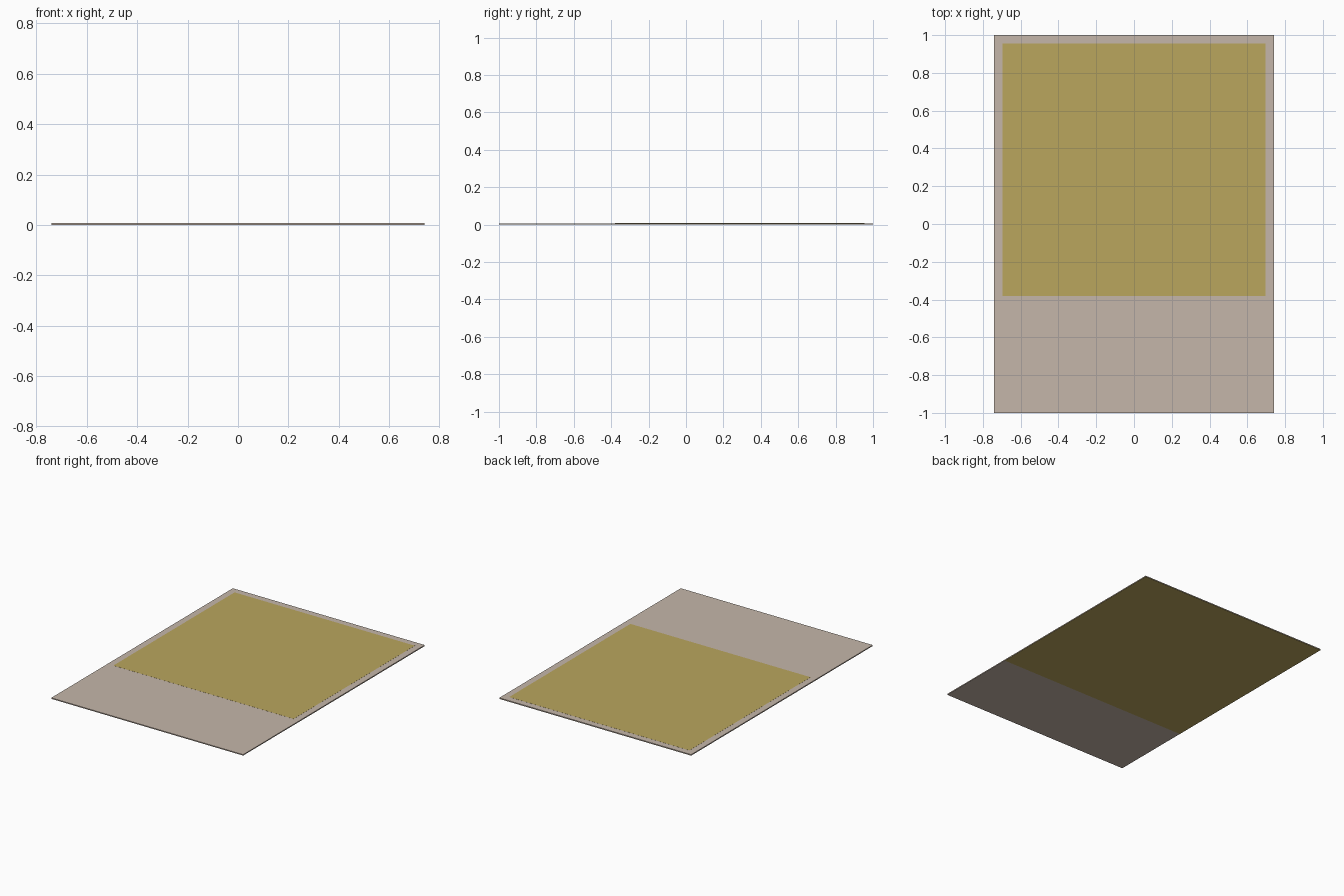
import bpy, bmesh

if "Cube" in bpy.data.objects:
    bpy.data.objects.remove(bpy.data.objects["Cube"])


def material(name, rgb):
    m = bpy.data.materials.new(name)
    m.diffuse_color = (*rgb, 1)
    m.use_nodes = True
    m.node_tree.nodes["Principled BSDF"].inputs["Base Color"].default_value = m.diffuse_color
    return m


beige = material("warm beige", (0.56, 0.47, 0.40))
mustard = material("mustard yellow", (0.49, 0.38, 0.11))


def plate(name, x, y0, y1, z0, z1, mat):
    """Flat box, symmetric in x."""
    bm = bmesh.new()
    bmesh.ops.create_cube(bm, size=1)
    for v in bm.verts:
        v.co = (v.co.x * 2 * x,
                y0 if v.co.y < 0 else y1,
                z0 if v.co.z < 0 else z1)
    mesh = bpy.data.meshes.new(name)
    bm.to_mesh(mesh)
    bm.free()
    mesh.materials.append(mat)
    ob = bpy.data.objects.new(name, mesh)
    bpy.context.collection.objects.link(ob)
    return ob


# full-length sheet
plate("sheet", 0.74, -1, 1, 0.0005, 0.0075, beige)
# mustard panel inset in the top, leaving a border
plate("top_panel", 0.695, -0.38, 0.955, 0.007, 0.008, mustard)
# mustard backing underneath the same end
plate("under_panel", 0.74, -0.42, 1, 0, 0.001, mustard)
